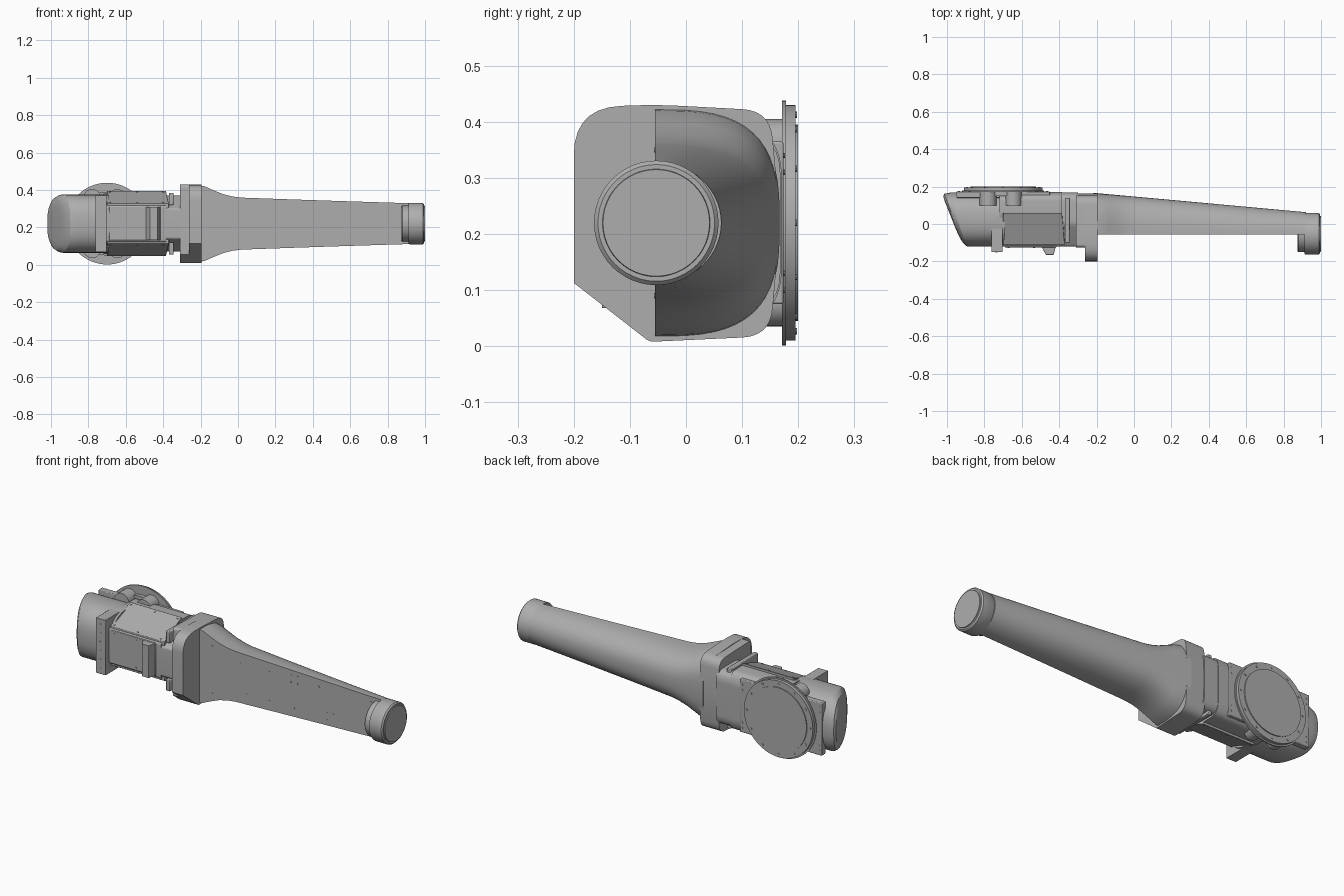
import bpy, bmesh
from math import sin, cos, pi, radians
from mathutils import Vector

cube = bpy.data.objects.get("Cube")
if cube:
    bpy.data.objects.remove(cube, do_unlink=True)

CZ = 0.22  # height of the long axis

grey = bpy.data.materials.new("machine grey")
grey.use_nodes = True
grey.diffuse_color = (0.42, 0.42, 0.42, 1)
grey.node_tree.nodes["Principled BSDF"].inputs["Base Color"].default_value = (0.42, 0.42, 0.42, 1)


def finish(bm, name, angle=30, bevel=0):
    bmesh.ops.recalc_face_normals(bm, faces=bm.faces)
    mesh = bpy.data.meshes.new(name)
    bm.to_mesh(mesh)
    bm.free()
    mesh.materials.append(grey)
    ob = bpy.data.objects.new(name, mesh)
    bpy.context.collection.objects.link(ob)
    bpy.ops.object.select_all(action='DESELECT')
    ob.select_set(True)
    bpy.context.view_layer.objects.active = ob
    bpy.ops.object.shade_smooth_by_angle(angle=radians(angle))
    if bevel:
        mod = ob.modifiers.new("edge bevel", 'BEVEL')
        mod.width, mod.segments = bevel, 2
    return ob


def add_loft(bm, rings):
    rows = [[bm.verts.new(p) for p in ring] for ring in rings]
    n = len(rows[0])
    for a, b in zip(rows, rows[1:]):
        for i in range(n):
            j = (i + 1) % n
            bm.faces.new((a[i], a[j], b[j], b[i]))
    bm.faces.new(rows[0])
    bm.faces.new(rows[-1])


def loft(name, rings, **kw):
    bm = bmesh.new()
    add_loft(bm, rings)
    return finish(bm, name, **kw)


def box(name, lo, hi, bevel=0.004):
    ring = lambda x: [(x, lo[1], lo[2]), (x, hi[1], lo[2]), (x, hi[1], hi[2]), (x, lo[1], hi[2])]
    return loft(name, [ring(lo[0]), ring(hi[0])], bevel=bevel)


def prism_x(name, profile, x0, x1, **kw):
    return loft(name, [[(x, y, z) for y, z in profile] for x in (x0, x1)], **kw)


def rounded(points, steps=7):
    # soften each (y, z, radius) corner with a small curve
    out = []
    for i, (y, z, r) in enumerate(points):
        p = Vector((y, z))
        if r == 0:
            out.append((y, z))
            continue
        a = Vector(points[i - 1][:2])
        b = Vector(points[(i + 1) % len(points)][:2])
        a = p + (a - p).normalized() * r
        b = p + (b - p).normalized() * r
        for k in range(steps + 1):
            t = k / steps
            out.append(tuple(a * (1 - t) ** 2 + p * 2 * t * (1 - t) + b * t * t))
    return out


def circle(axis, at, u, z, r, n=48):
    pts = [(u + r * cos(2 * pi * i / n), z + r * sin(2 * pi * i / n)) for i in range(n)]
    return [(at, p, q) if axis == 'x' else (p, at, q) for p, q in pts]


def bolts(name, centres, y, r=0.005, height=0.004):
    bm = bmesh.new()
    for x, z in centres:
        add_loft(bm, [circle('y', y - height / 2, x, z, r, 10), circle('y', y + height / 2, x, z, r, 10)])
    return finish(bm, name)


# Tapering arm: D-shaped sections, flat at the front, rounder towards the tip
def arm_section(x, half_height, power, n=28):
    depth = 0.222 - 0.104 * (x + 0.22) / 1.14
    ring = []
    for i in range(n + 1):
        a = -pi / 2 + pi * i / n
        c, s = max(cos(a), 0), sin(a)
        ring.append((x, -0.055 + depth * c ** (2 / power),
                     CZ + half_height * abs(s) ** (2 / power) * (1 if s > 0 else -1)))
    return ring


arm_shape = [(-0.22, 0.205, 3.0), (-0.18, 0.2, 3.0), (-0.13, 0.178, 2.9), (-0.08, 0.158, 2.8),
             (-0.03, 0.145, 2.7), (0.02, 0.139, 2.6), (0.3, 0.129, 2.4), (0.6, 0.119, 2.2), (0.92, 0.109, 2.0)]
loft("tapered_arm", [arm_section(*s) for s in arm_shape], angle=35)
bolts("arm_screws", [(-0.12, 0.35), (-0.12, 0.09), (0.05, 0.30), (0.09, 0.14), (0.23, 0.30), (0.23, 0.14),
                     (0.36, 0.32), (0.4, 0.32), (0.36, 0.28), (0.4, 0.28), (0.38, 0.14), (0.53, 0.30),
                     (0.58, 0.17), (0.62, 0.17), (0.58, 0.13), (0.62, 0.13), (0.85, 0.30), (0.85, 0.14)], -0.055)

# Wrist ring and end cap
loft("wrist_ring", [circle('x', x, -0.053, CZ, r) for x, r in
                    [(0.875, 0.093), (0.88, 0.097), (0.912, 0.097), (0.912, 0.108),
                     (0.918, 0.111), (0.988, 0.111), (0.995, 0.104), (0.995, 0.096), (1.0, 0.095)]])

# Collar between arm and gear housing
collar = rounded([(-0.2, 0.113, 0), (-0.065, 0.008, 0.008), (0.15, 0.018, 0.05),
                  (0.168, 0.22, 0.1), (0.15, 0.42, 0.05), (-0.055, 0.431, 0.05), (-0.2, 0.425, 0.085)])
prism_x("collar_front", collar, -0.262, -0.195)
collar_back = rounded([(-0.125, 0.055, 0), (-0.065, 0.008, 0.008), (0.15, 0.018, 0.05),
                       (0.168, 0.22, 0.1), (0.15, 0.42, 0.05), (-0.125, 0.429, 0.02)])
prism_x("collar_back", collar_back, -0.31, -0.255)

# Gear housing: faceted middle section and narrower neck
def mirrored(half):
    return half + [(y, 2 * CZ - z, r) for y, z, r in reversed(half)]


middle = rounded(mirrored([(-0.12, 0.315, 0.01), (0.05, 0.382, 0.02), (0.15, 0.38, 0.03), (0.17, 0.33, 0.02)]))
prism_x("housing_middle", middle, -0.72, -0.385)
neck = rounded(mirrored([(-0.12, 0.30, 0.01), (0.0, 0.37, 0.02), (0.15, 0.37, 0.03), (0.168, 0.33, 0.02)]))
prism_x("housing_neck", neck, -0.39, -0.3)
for side, name in ((1, "upper"), (-1, "lower")):
    z0, z1 = sorted((CZ + side * 0.1, CZ + side * 0.165))
    box(name + "_neck_rib", (-0.37, -0.1, z0), (-0.345, 0.14, z1))

# Round motor end with a slanted domed cap
def end_ring(x, slant, scale, shift=0.0, n=48):
    ring = []
    for i in range(n):
        c, s = cos(2 * pi * i / n), sin(2 * pi * i / n)
        c = abs(c) ** 0.8 * (1 if c > 0 else -1)
        s = abs(s) ** 0.8 * (1 if s > 0 else -1)
        y = 0.024 + shift + 0.144 * scale * c
        ring.append((x - slant * (y - 0.024), y, CZ + 0.156 * scale * s))
    return ring


loft("motor_end", [end_ring(-0.69, 0, 1), end_ring(-0.85, 0.05, 1), end_ring(-0.935, 0.32, 1),
                   end_ring(-0.945, 0.34, 0.985), end_ring(-0.962, 0.38, 0.9, 0.008),
                   end_ring(-0.97, 0.4, 0.78, 0.012), end_ring(-0.973, 0.4, 0.55, 0.02)], angle=25)

# Mounting disc on the back, with backing plate and bosses
box("disc_backing_plate", (-0.95, 0.14, 0.075), (-0.45, 0.174, 0.365))
loft("mounting_disc", [circle('y', y, -0.7, CZ, r, 64) for y, r in
                       [(0.15, 0.17), (0.171, 0.17), (0.171, 0.2185), (0.178, 0.2185), (0.178, 0.21),
                        (0.195, 0.21), (0.195, 0.175), (0.2, 0.175)]])
bolts("disc_bolts", [(-0.7 + 0.193 * cos(2 * pi * i / 12), CZ + 0.193 * sin(2 * pi * i / 12))
                     for i in range(12)], 0.196, 0.006)
bolts("plate_bolts", [(x, CZ + dz) for x in (-0.935, -0.465) for dz in (-0.12, -0.09, 0.09, 0.12)], 0.174)
for x in (-0.78, -0.645):
    for z in (0.08, 0.36):
        loft("disc_boss", [circle('y', y, x, z, 0.045, 24) for y in (0.1, 0.172)])

# Upright bracket on the front
box("front_bracket", (-0.762, -0.15, 0.068), (-0.703, 0.0, 0.372), 0.002)
bolts("bracket_screws", [(-0.735, 0.1 + 0.048 * i) for i in range(6)], -0.15)

# Sloping covers above and below, mirrored about the axis
for side, name in ((1, "upper_cover"), (-1, "lower_cover")):
    lo, hi = CZ + side * 0.105, CZ + side * 0.172
    outer, inner = 0.008 * side, -0.03 * side
    loft(name, [[(-0.7, -0.112, lo + d), (-0.37, -0.112, lo + d), (-0.385, 0.06, hi + d), (-0.7, 0.06, hi + d)]
                for d in (inner, outer * 0.3)], bevel=0.002)
    bm = bmesh.new()
    for x in (-0.685, -0.54, -0.4):
        for t in (0.08, 0.92):
            ctr = Vector((x, -0.112 + 0.172 * t, lo + (hi - lo) * t))
            disc = [ctr + Vector((0.005 * cos(a * pi / 5), 0.005 * sin(a * pi / 5),
                                  side * 0.39 * 0.005 * sin(a * pi / 5))) for a in range(10)]
            add_loft(bm, [disc, [p + Vector((0, 0, 0.005 * side)) for p in disc]])
    finish(bm, name + "_screws")

# Front cover with connector block
box("front_cover", (-0.69, -0.125, 0.13), (-0.415, -0.1, 0.312), 0.003)
connector = [(-0.495, -0.12), (-0.485, -0.14), (-0.47, -0.165), (-0.43, -0.165), (-0.418, -0.12)]
loft("connector_block", [[(x, y, z) for x, y in connector] for z in (0.132, 0.31)], bevel=0.002)
bolts("cover_screws", [(x, z) for x in (-0.67, -0.535) for z in (0.145, 0.295)], -0.125)
